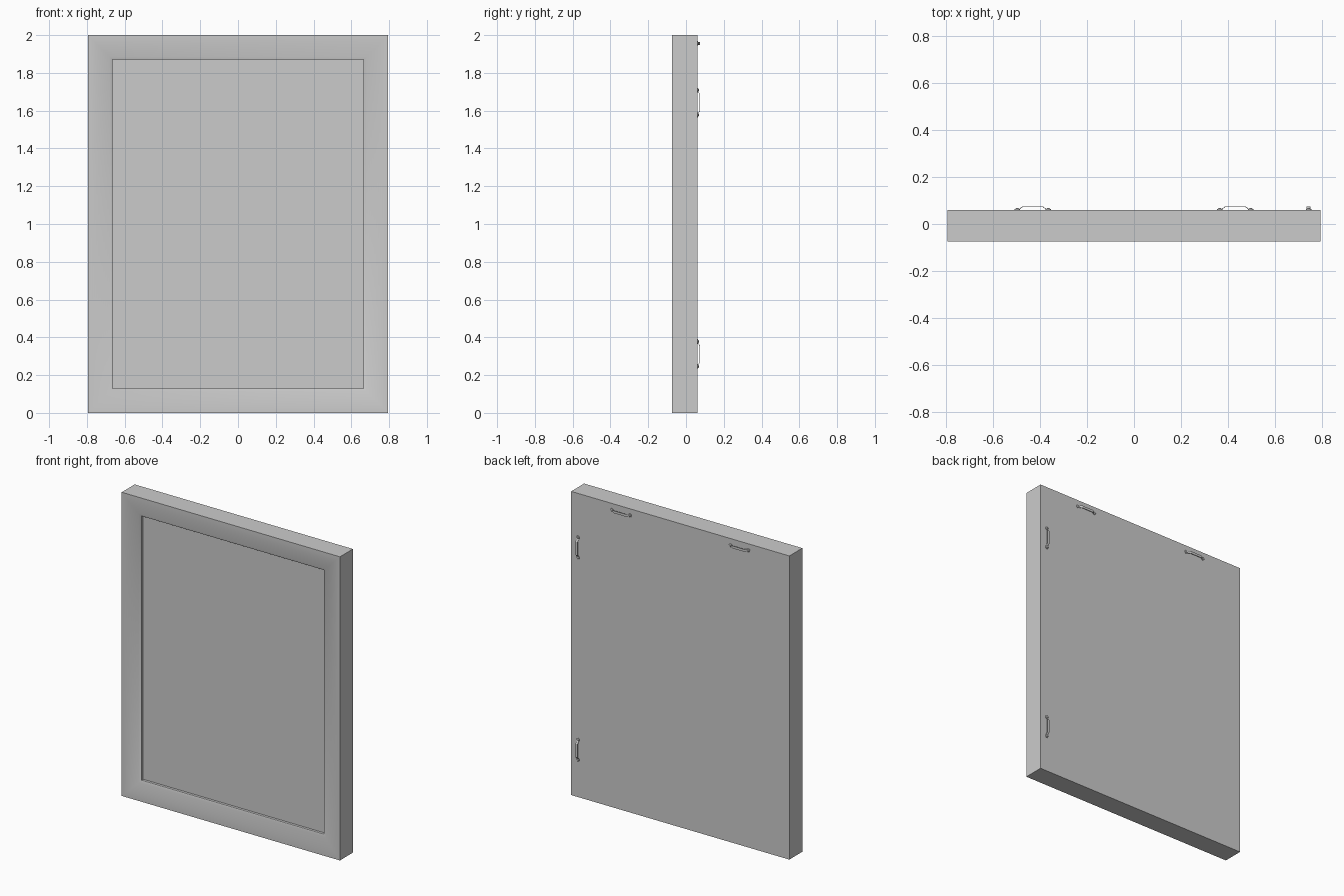
import bpy, bmesh, math
from mathutils import Matrix, Vector

if "Cube" in bpy.data.objects:
    bpy.data.objects.remove(bpy.data.objects["Cube"])

def material(name, c):
    m = bpy.data.materials.new(name)
    m.diffuse_color = (*c, 1)
    m.use_nodes = True
    m.node_tree.nodes["Principled BSDF"].inputs["Base Color"].default_value = m.diffuse_color
    return m

GREY = material("plain grey", (0.6, 0.6, 0.6))
W, H, BACK = 0.795, 2.0, 0.06

def finish(bm, name, smooth=True):
    bmesh.ops.recalc_face_normals(bm, faces=bm.faces)
    me = bpy.data.meshes.new(name)
    bm.to_mesh(me)
    bm.free()
    ob = bpy.data.objects.new(name, me)
    bpy.context.collection.objects.link(ob)
    me.materials.append(GREY)
    if smooth:
        bpy.context.view_layer.objects.active = ob
        ob.select_set(True)
        bpy.ops.object.shade_smooth_by_angle(angle=math.radians(30))
        ob.select_set(False)
    return ob

def box(name, x, y0, y1, z0, z1):
    bm = bmesh.new()
    bmesh.ops.create_cube(bm, size=1)
    for v in bm.verts:
        v.co = (v.co.x * 2 * x, y1 if v.co.y > 0 else y0, z1 if v.co.z > 0 else z0)
    return finish(bm, name, False)

# Mitred frame: profile of (inset, y), gently curved face falling to an inner lip
profile = [(0, BACK), (0, -0.075), (0.012, -0.075)]
for i in range(1, 11):
    t = i / 10
    profile.append((0.012 + 0.114 * t, -0.075 + 0.018 * t ** 1.7))
profile += [(0.13, -0.054), (0.13, -0.03)]
bm = bmesh.new()
rings = []
for d, y in profile:
    x = W - d
    rings.append([bm.verts.new(p) for p in
                  ((-x, y, d), (x, y, d), (x, y, H - d), (-x, y, H - d))])
for a, b in zip(rings, rings[1:]):
    for i in range(4):
        j = (i + 1) % 4
        bm.faces.new((a[i], a[j], b[j], b[i]))
bm.faces.new(rings[0])
finish(bm, "frame")

# Recessed front panel
box("front_panel", W - 0.13, -0.037, 0.05, 0.13, H - 0.13)

# Hanger: raised strap between two round feet with screw heads
def hanger(name, x, z, vertical):
    bm = bmesh.new()
    outline = [(-0.062, 0.002), (-0.056, 0.006), (-0.043, 0.015),
               (0.043, 0.015), (0.056, 0.006), (0.062, 0.002)]
    rows = []
    for u, h in outline:
        w = 0.008
        rows.append([bm.verts.new(p) for p in
                     ((u, h - 0.003, -w), (u, h - 0.003, w), (u, h, w), (u, h, -w))])
    for a, b in zip(rows, rows[1:]):
        for i in range(4):
            j = (i + 1) % 4
            bm.faces.new((a[i], a[j], b[j], b[i]))
    bm.faces.new(rows[0])
    bm.faces.new(rows[-1])
    for s in (-1, 1):
        for r1, r2, h0, h1 in ((0.012, 0.012, -0.002, 0.004), (0.009, 0.005, 0.004, 0.008)):
            m = Matrix.Translation((s * 0.066, (h0 + h1) / 2, 0)) @ Matrix.Rotation(-math.pi / 2, 4, 'X')
            bmesh.ops.create_cone(bm, cap_ends=True, segments=20, radius1=r1, radius2=r2,
                                  depth=h1 - h0, matrix=m)
    if vertical:
        bmesh.ops.rotate(bm, verts=bm.verts, cent=(0, 0, 0),
                         matrix=Matrix.Rotation(math.pi / 2, 3, 'Y'))
    bmesh.ops.translate(bm, verts=bm.verts, vec=Vector((x, BACK, z)))
    finish(bm, name)

for s, n in ((-1, "left"), (1, "right")):
    hanger("top_hanger_" + n, s * 0.432, 1.956, False)
for z, n in ((1.643, "upper"), (0.312, "lower")):
    hanger("side_hanger_" + n, 0.745, z, True)
